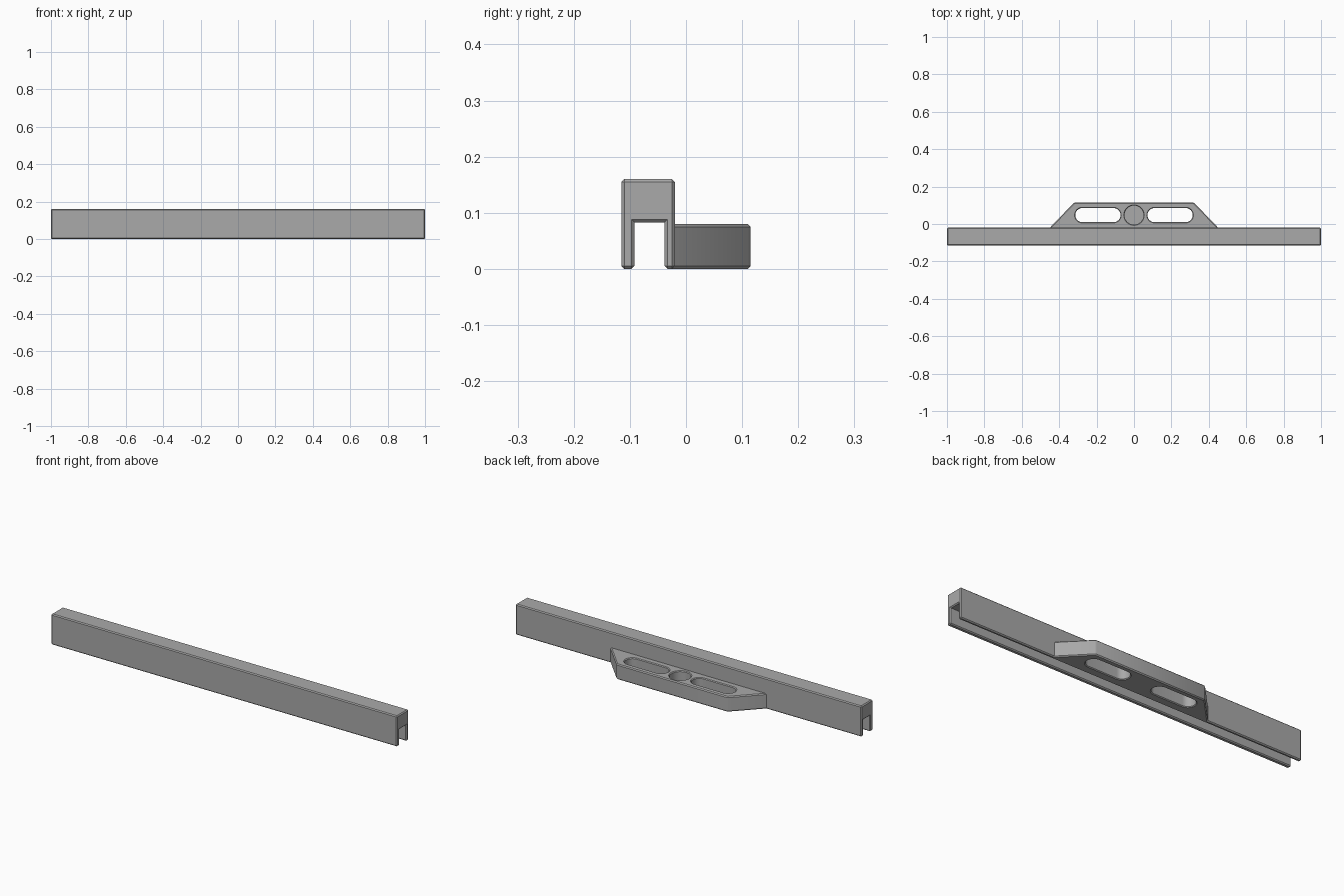
import bpy
import bmesh
from math import cos, sin, pi

cube = bpy.data.objects.get("Cube")
if cube:
    bpy.data.objects.remove(cube)

CHAMFER = 0.005
WALL_Y = -0.02          # back face of the channel
HANDLE_TOP = 0.08
HOLE_Y = 0.0475

grey = bpy.data.materials.new("plain grey")
grey.use_nodes = True
colour = (0.4, 0.4, 0.4, 1)
grey.diffuse_color = colour
grey.node_tree.nodes["Principled BSDF"].inputs["Base Color"].default_value = colour


def add_object(name, bm):
    bmesh.ops.recalc_face_normals(bm, faces=bm.faces)
    mesh = bpy.data.meshes.new(name)
    bm.to_mesh(mesh)
    bm.free()
    mesh.materials.append(grey)
    obj = bpy.data.objects.new(name, mesh)
    bpy.context.collection.objects.link(obj)
    return obj


def extrude_profile(name, points, direction, keep=lambda edge: True):
    """Extrude a closed outline and chamfer its convex edges."""
    bm = bmesh.new()
    face = bm.faces.new([bm.verts.new(p) for p in points])
    new = bmesh.ops.extrude_face_region(bm, geom=[face], use_keep_orig=True)["geom"]
    bmesh.ops.translate(bm, vec=direction,
                        verts=[v for v in new if isinstance(v, bmesh.types.BMVert)])
    bmesh.ops.recalc_face_normals(bm, faces=bm.faces)
    edges = [e for e in bm.edges if e.is_convex and keep(e)]
    bmesh.ops.bevel(bm, geom=edges, offset=CHAMFER, offset_type='OFFSET',
                    segments=1, profile=0.5, affect='EDGES')
    return add_object(name, bm)


def rounded_loop(x, half_straight, radius, steps=16):
    """Outline of a circle, or of a slot when half_straight is above zero."""
    pts = []
    for side in (1, -1):
        for i in range(steps + 1):
            if half_straight == 0 and i == steps:
                continue
            a = -pi / 2 * side + pi * i / steps
            pts.append((x + side * half_straight + radius * cos(a),
                        HOLE_Y + radius * sin(a)))
    return pts


def cut_hole(target, name, x, half_straight, radius, levels):
    """Cut a hole whose outline is lofted through (height, outset) levels."""
    bm = bmesh.new()
    loops = [[bm.verts.new((px, py, z))
              for px, py in rounded_loop(x, half_straight, radius + out)]
             for z, out in levels]
    n = len(loops[0])
    for low, high in zip(loops, loops[1:]):
        for i in range(n):
            j = (i + 1) % n
            bm.faces.new((low[i], low[j], high[j], high[i]))
    bm.faces.new(loops[0])
    bm.faces.new(loops[-1])
    cutter = add_object(name, bm)
    cutter.hide_render = True
    cutter.hide_viewport = True
    mod = target.modifiers.new(name, 'BOOLEAN')
    mod.operation = 'DIFFERENCE'
    mod.solver = 'EXACT'
    mod.object = cutter


# Long inverted channel
section = [(-0.115, 0), (-0.115, 0.16), (WALL_Y, 0.16), (WALL_Y, 0),
           (-0.038, 0), (-0.038, 0.083), (-0.092, 0.083), (-0.092, 0)]
channel = extrude_profile("channel_bar", [(-1, y, z) for y, z in section], (2, 0, 0))

# Tapered handle, joined to the back wall
join_y = WALL_Y - CHAMFER
outline = [(-0.455, join_y), (-0.32, 0.115), (0.32, 0.115), (0.455, join_y)]
handle = extrude_profile(
    "handle", [(x, y, 0) for x, y in outline], (0, 0, HANDLE_TOP),
    keep=lambda e: any(v.co.y > 0 for v in e.verts))

# Two through slots and a blind round recess, all with chamfered rims
rim = 0.004
top_rim = [(HANDLE_TOP - rim, 0), (HANDLE_TOP + rim, 2 * rim)]
through = [(-rim, 2 * rim), (rim, 0)] + top_rim
for side, x in (("left", 0.193), ("right", -0.193)):
    cut_hole(handle, side + "_slot_cutter", x, 0.083, 0.038, through)
cut_hole(handle, "recess_cutter", 0, 0, 0.051, [(0.03, 0)] + top_rim)

# Smooth the round walls, keep the chamfers sharp
bpy.context.view_layer.update()
for obj in bpy.context.selected_objects:
    obj.select_set(False)
handle.select_set(True)
bpy.context.view_layer.objects.active = handle
for mod in list(handle.modifiers):
    bpy.ops.object.modifier_apply(modifier=mod.name)
bpy.ops.object.shade_smooth_by_angle(angle=pi / 6)

# Remove the spent cutters
for obj in list(bpy.data.objects):
    if obj.name.endswith("_cutter"):
        bpy.data.objects.remove(obj)
